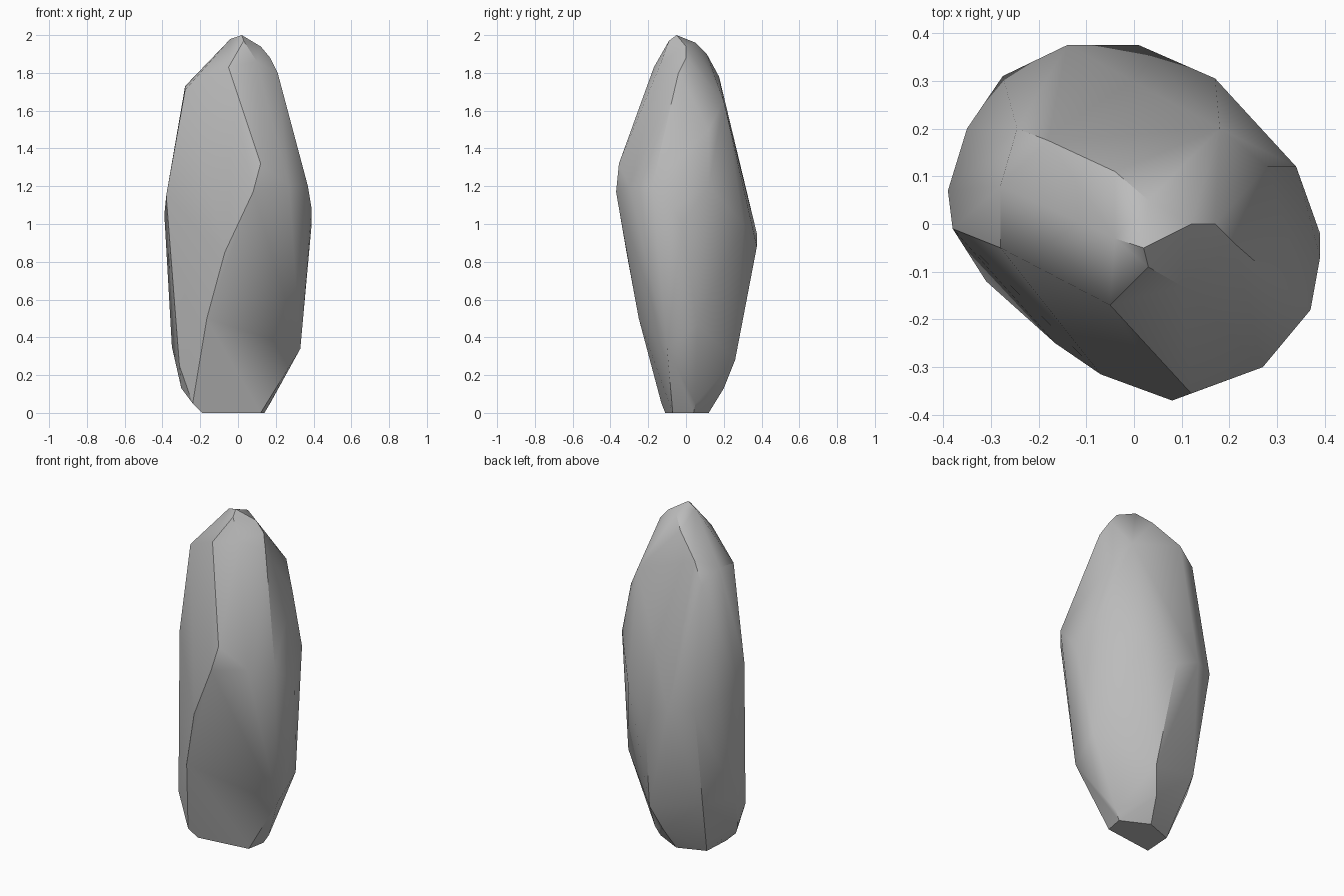
import bpy
import bmesh
import math

# Remove the default object
default_cube = bpy.data.objects.get("Cube")
if default_cube:
    bpy.data.objects.remove(default_cube, do_unlink=True)


def make_material(name, grey):
    """Flat grey material, the same in the viewport and in a render."""
    material = bpy.data.materials.new(name)
    material.use_nodes = True
    colour = (grey, grey, grey, 1)
    material.diffuse_color = colour
    shader = material.node_tree.nodes["Principled BSDF"]
    shader.inputs["Base Color"].default_value = colour
    shader.inputs["Roughness"].default_value = 0.8
    return material


def carve_stone(name, bands, material):
    """Wrap a faceted convex skin round the corner points of every band."""
    mesh = bpy.data.meshes.new(name)
    stone = bpy.data.objects.new(name, mesh)
    bpy.context.collection.objects.link(stone)

    bm = bmesh.new()
    for band in bands:
        for corner in band:
            bm.verts.new(corner)
    hull = bmesh.ops.convex_hull(bm, input=bm.verts)
    leftovers = set(hull["geom_interior"]) | set(hull["geom_unused"])
    bmesh.ops.delete(
        bm,
        geom=[item for item in leftovers if isinstance(item, bmesh.types.BMVert)],
        context="VERTS",
    )
    # Merge nearly flat neighbours into the broad cleaved faces
    bmesh.ops.dissolve_limit(
        bm, angle_limit=math.radians(4), verts=bm.verts, edges=bm.edges
    )
    bmesh.ops.triangulate(bm, faces=bm.faces, ngon_method="BEAUTY")
    bmesh.ops.recalc_face_normals(bm, faces=bm.faces)
    bm.to_mesh(mesh)
    bm.free()

    mesh.materials.append(material)
    return stone


def smooth_with_sharp_edges(thing, degrees):
    bpy.ops.object.select_all(action="DESELECT")
    thing.select_set(True)
    bpy.context.view_layer.objects.active = thing
    bpy.ops.object.shade_smooth_by_angle(angle=math.radians(degrees))


# Narrow foot that rests on the ground
foot = [
    (-.19, -.11, 0), (.12, -.07, 0), (.14, .04, 0), (-.02, .12, 0), (-.18, .06, 0),
    (-.24, -.13, .05), (.17, .05, .05),
]

# Flaring lower body, with the undercut front corner on the right
lower_body = [
    (-.3, -.06, .13), (.01, .2, .13), (-.31, -.12, .25), (-.35, .03, .35),
    (-.25, .2, .35), (.06, .26, .28), (.33, -.1, .34), (.34, .06, .47),
    (-.165, -.25, .5),
]

# Widest part, forming the outline from above
waist = [
    (-.07, -.315, .85), (-.38, -.01, 1.15), (-.39, .07, 1.05), (-.35, .2, 1),
    (-.275, .31, .95), (-.14, .375, .95), (.01, .375, .88), (.17, .305, 1),
    (.34, .12, 1.2), (.39, -.02, 1), (.39, -.07, 1.08), (.37, -.18, 1.2),
    (.27, -.3, 1.2), (.08, -.37, 1.17),
]

# Sloping shoulders
shoulders = [
    (.12, -.355, 1.32), (.28, .12, 1.5), (-.28, -.05, 1.71), (-.28, .08, 1.73),
    (-.245, .2, 1.66), (-.18, .175, 1.78), (.18, .2, 1.65),
]

# Rounded crown
crown = [
    (-.05, -.17, 1.83), (.1, -.13, 1.86), (.21, -.04, 1.8), (.17, 0, 1.88),
    (.12, 0, 1.94), (-.04, .11, 1.9), (.03, .05, 1.96), (.03, -.09, 1.97),
    (-.04, -.03, 1.98), (.02, -.05, 2),
]

stone_grey = make_material("stone grey", 0.5)
standing_stone = carve_stone(
    "standing_stone", [foot, lower_body, waist, shoulders, crown], stone_grey
)
smooth_with_sharp_edges(standing_stone, 32)
